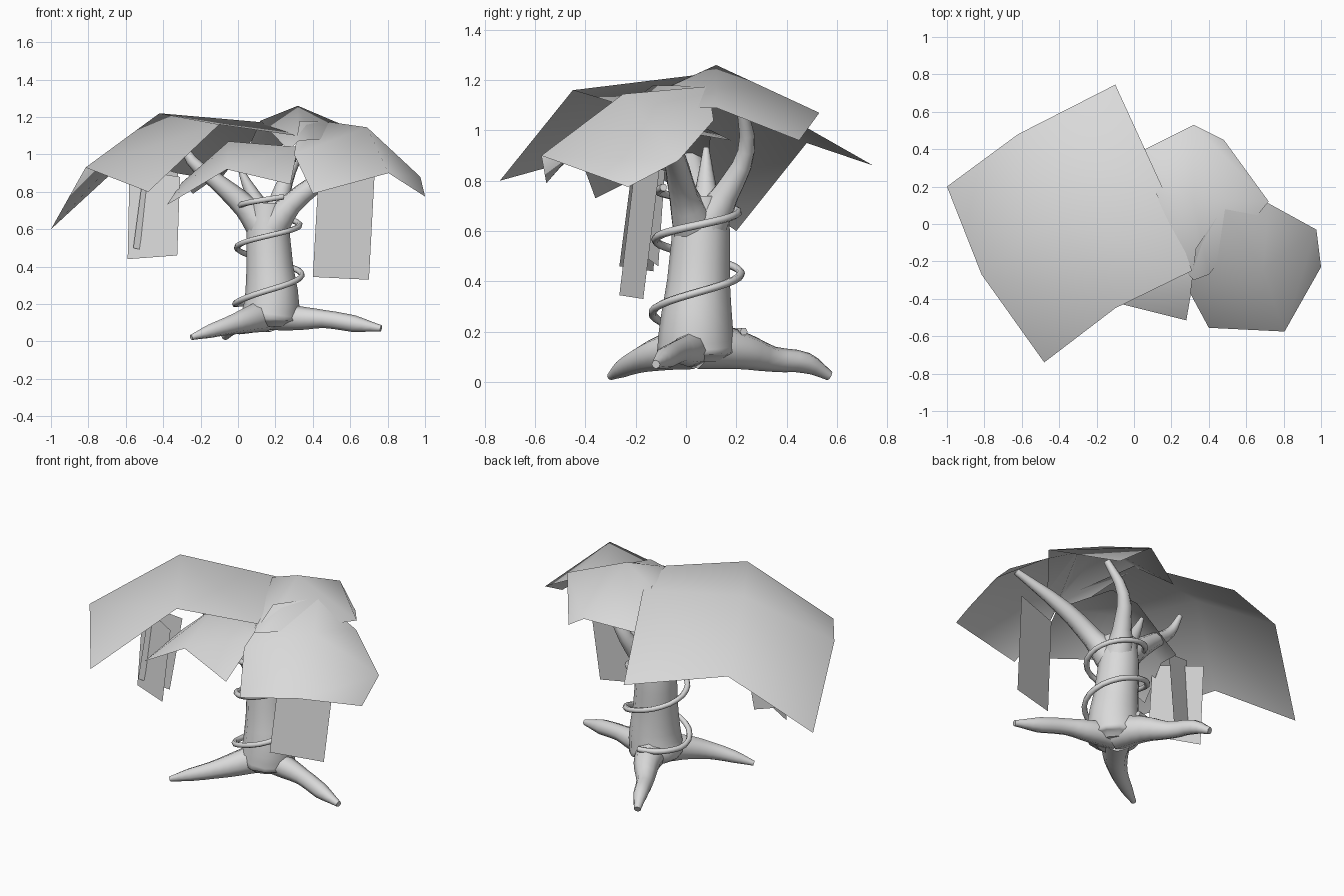
import bpy, bmesh, math

cube = bpy.data.objects.get("Cube")
if cube:
    bpy.data.objects.remove(cube, do_unlink=True)

SHADE = (0.7, 0.7, 0.7, 1)
grey = bpy.data.materials.new("plain_grey")
grey.use_nodes = True
grey.diffuse_color = SHADE
grey.node_tree.nodes["Principled BSDF"].inputs["Base Color"].default_value = SHADE


def add_object(name, mesh):
    obj = bpy.data.objects.new(name, mesh)
    bpy.context.collection.objects.link(obj)
    mesh.materials.clear()
    mesh.materials.append(grey)
    for p in mesh.polygons:
        p.use_smooth = True
    return obj


def tube(name, points, radii, resolution=3, bevel=2):
    """Tapered round limb swept along a smooth path."""
    curve = bpy.data.curves.new(name + "_path", "CURVE")
    curve.dimensions = "3D"
    curve.bevel_depth = 1
    curve.bevel_resolution = bevel
    curve.resolution_u = resolution
    curve.use_fill_caps = True
    spline = curve.splines.new("BEZIER")
    spline.bezier_points.add(len(points) - 1)
    for bp, co, r in zip(spline.bezier_points, points, radii):
        bp.co, bp.radius = co, r
        bp.handle_left_type = bp.handle_right_type = "AUTO"
    helper = bpy.data.objects.new(name + "_path", curve)
    bpy.context.collection.objects.link(helper)
    graph = bpy.context.evaluated_depsgraph_get()
    mesh = bpy.data.meshes.new_from_object(helper.evaluated_get(graph))
    bpy.data.objects.remove(helper, do_unlink=True)
    return add_object(name, mesh)


def sheet(name, rows):
    """Bent foliage sheet from rows of points."""
    bm = bmesh.new()
    grid = [[bm.verts.new(p) for p in row] for row in rows]
    for a, b in zip(grid, grid[1:]):
        for i in range(len(a) - 1):
            bm.faces.new((a[i], a[i + 1], b[i + 1], b[i]))
    bmesh.ops.recalc_face_normals(bm, faces=bm.faces)
    if sum(f.normal.z for f in bm.faces) < 0:
        bmesh.ops.reverse_faces(bm, faces=bm.faces)
    mesh = bpy.data.meshes.new(name)
    bm.to_mesh(mesh)
    bm.free()
    return add_object(name, mesh)


# Trunk with flared foot
tube("trunk", [(.17, .04, .08), (.17, .04, .12), (.18, .04, .2), (.17, .05, .4), (.16, .06, .6), (.16, .06, .74)],
     [.1, .155, .148, .125, .115, .1], bevel=4)

# Roots
tube("left_root", [(.18, .03, .14), (.32, .01, .125), (.46, -.03, .12), (.62, -.08, .095), (.765, -.12, .07)],
     [.08, .065, .048, .045, .017])
tube("front_root", [(.14, .02, .14), (.05, -.1, .115), (-.05, -.19, .085), (-.15, -.25, .055), (-.25, -.3, .022)],
     [.09, .07, .05, .037, .015])
tube("back_root", [(.17, .06, .15), (.11, .22, .125), (.03, .35, .09), (-.03, .48, .075), (-.07, .57, .025)],
     [.1, .075, .05, .042, .02])

# Branches
tube("left_branch", [(.19, .03, .62), (.29, -.01, .74), (.46, -.04, .87), (.77, -.1, 1.03)],
     [.09, .06, .048, .02])
tube("back_branch", [(.18, .08, .62), (.22, .16, .75), (.28, .24, .92), (.38, .22, 1.1)],
     [.09, .055, .035, .02])
tube("right_branch", [(.14, .05, .6), (.04, .05, .72), (-.12, .03, .86), (-.25, .02, .97), (-.3, .04, 1.08)],
     [.09, .065, .045, .03, .015])
tube("small_branch", [(.14, .08, .66), (.08, .08, .78), (.04, .08, .86), (.01, .08, .93)],
     [.07, .04, .025, .012])

# Vine winding up the trunk
steps = 31
vine = []
for i in range(steps):
    t = i / (steps - 1)
    a = math.radians(90 + 930 * t)
    r = .185 - .03 * t
    vine.append((.165 + r * math.cos(a), .045 + r * math.sin(a), max(.2, .093 + t - .32 * t * t)))
tube("vine", vine, [.016] * steps, resolution=2, bevel=1)

# Foliage sheets
sheet("right_canopy", [
    [(-1, .2, .6), (-.815, -.27, .93), (-.48, -.74, .8)],
    [(-.62, .48, .95), (-.42, .04, 1.22), (-.1, -.45, 1.16)],
    [(-.1, .745, .86), (.15, .2, 1.17), (.31, -.25, 1.1)]])
sheet("left_canopy", [
    [(.4, -.555, .79), (.805, -.575, .9), (1, -.23, .775)],
    [(.3, -.37, 1), (.69, -.25, 1.145), (.975, -.03, .88)],
    [(.33, -.13, 1.18), (.48, .09, 1.175), (.72, .11, 1.04)]])
sheet("back_canopy", [
    [(.04, .39, 1), (.32, .53, 1.07), (.48, .45, .96)],
    [(.12, .16, 1.18), (.32, .12, 1.26), (.72, .12, 1.09)],
    [(.27, -.25, 1.02), (.32, -.3, 1.07), (.4, -.27, 1.08)]])
sheet("front_canopy", [
    [(-.38, -.36, .73), (-.06, -.43, .92), (.28, -.515, .84)],
    [(-.3, -.12, .85), (-.05, -.15, 1.07), (.32, -.28, 1.04)],
    [(-.24, .08, .79), (.06, .1, 1), (.31, .18, .96)]])

# Hanging foliage cards
sheet("left_hanging_card", [[(.4, -.265, .345), (.7, -.17, .33)], [(.43, -.2, .88), (.73, -.1, .89)]])
sheet("right_hanging_card", [[(-.59, -.13, .44), (-.325, -.265, .46)], [(-.58, -.09, .92), (-.31, -.21, .88)]])
sheet("rear_hanging_card", [[(-.56, -.165, .5), (-.385, -.11, .46)], [(-.5, -.14, .95), (-.32, -.08, .9)]])
